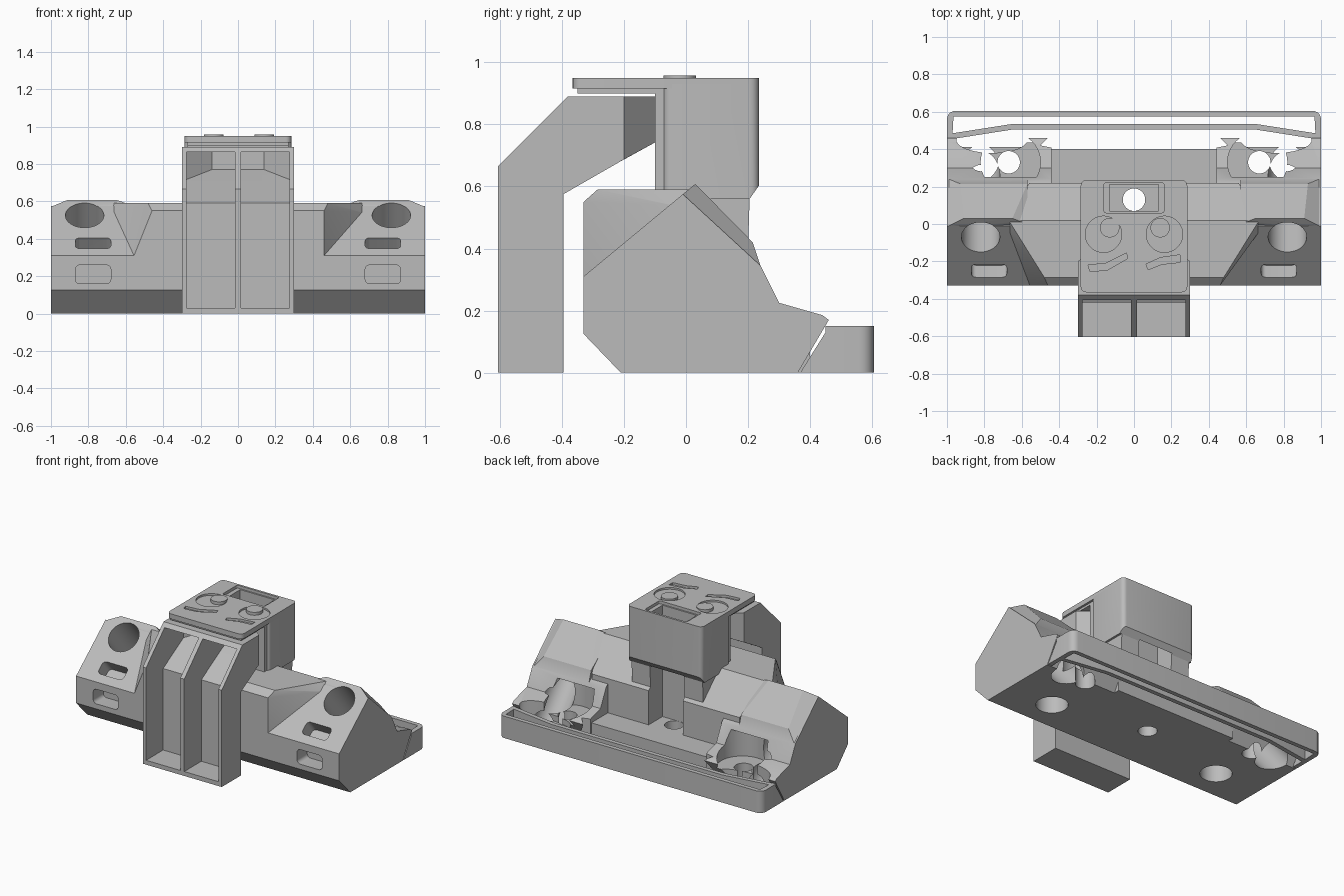
import bpy, bmesh, math
from mathutils import Matrix, Vector

if "Cube" in bpy.data.objects:
    bpy.data.objects.remove(bpy.data.objects["Cube"], do_unlink=True)

grey = bpy.data.materials.new("light_grey")
grey.use_nodes = True
grey.diffuse_color = (0.5, 0.5, 0.5, 1)
grey.node_tree.nodes["Principled BSDF"].inputs["Base Color"].default_value = (0.5, 0.5, 0.5, 1)

TILT = math.atan2(0.265, 0.32)   # slope of the end housings' front faces


def finish(name, bm):
    bmesh.ops.recalc_face_normals(bm, faces=bm.faces)
    mesh = bpy.data.meshes.new(name)
    bm.to_mesh(mesh)
    bm.free()
    mesh.materials.append(grey)
    obj = bpy.data.objects.new(name, mesh)
    bpy.context.collection.objects.link(obj)
    return obj


def prism(name, outline, lo, hi, axis="X"):
    """Extrude a closed outline along one axis."""
    place = {"X": lambda u, v, w: (w, u, v),
             "Y": lambda u, v, w: (u, w, v),
             "Z": lambda u, v, w: (u, v, w)}[axis]
    bm = bmesh.new()
    rings = [[bm.verts.new(place(u, v, w)) for u, v in outline] for w in (lo, hi)]
    bm.faces.new(rings[0])
    bm.faces.new(rings[1][::-1])
    n = len(outline)
    for i in range(n):
        j = (i + 1) % n
        bm.faces.new((rings[0][i], rings[0][j], rings[1][j], rings[1][i]))
    return finish(name, bm)


def hull(name, points):
    bm = bmesh.new()
    for p in points:
        bm.verts.new(p)
    res = bmesh.ops.convex_hull(bm, input=bm.verts)
    junk = {e for e in res["geom_interior"] + res["geom_unused"] if isinstance(e, bmesh.types.BMVert)}
    bmesh.ops.delete(bm, geom=list(junk), context="VERTS")
    bmesh.ops.dissolve_limit(bm, angle_limit=0.01, verts=bm.verts, edges=bm.edges)
    return finish(name, bm)


def ellipse(cx, cy, rx, ry=None, n=40):
    ry = ry or rx
    return [(cx + rx * math.cos(2 * math.pi * i / n), cy + ry * math.sin(2 * math.pi * i / n))
            for i in range(n)]


def rounded(x0, x1, y0, y1, r):
    pts = []
    for k, (cx, cy) in enumerate([(x1 - r, y1 - r), (x0 + r, y1 - r), (x0 + r, y0 + r), (x1 - r, y0 + r)]):
        for i in range(6):
            a = math.radians(90 * k + 18 * i)
            pts.append((cx + r * math.cos(a), cy + r * math.sin(a)))
    return pts


def tilted(obj, location):
    obj.data.transform(Matrix.Translation(Vector(location)) @ Matrix.Rotation(TILT, 4, "X"))
    return obj


def combine(target, tools, operation="DIFFERENCE"):
    for tool in tools:
        tool.hide_render = True
        mod = target.modifiers.new("combine", "BOOLEAN")
        mod.operation, mod.solver, mod.object = operation, "EXACT", tool
        bpy.context.view_layer.update()
        graph = bpy.context.evaluated_depsgraph_get()
        result = bpy.data.meshes.new_from_object(target.evaluated_get(graph))
        target.modifiers.clear()
        target.data = result
        bpy.data.objects.remove(tool, do_unlink=True)


def mirrored(points, s):
    return [(s * x, y, z) for x, y, z in points]


def span(s, a, b):
    return sorted((s * a, s * b))


# Base body: middle block with a low rear floor
body = prism("base_body", [(-.33, .125), (-.21, 0), (.4, 0), (.4, .165), (.22, .165), (.22, .4),
                           (.02, .59), (-.285, .59), (-.33, .55)], -.46, .46)
pieces, cuts = [], []
for s in (-1, 1):
    # End housing with sloped front and a rear shelf
    pieces.append(prism("end_housing", [(-.33, .125), (-.21, 0), (.36, 0), (.46, .17), (.44, .185),
                                        (.3, .225), (.24, .345), (-.01, .575), (-.33, .31)],
                        *span(s, .44, 1)))
    # Raised ridge on the end housing
    pieces.append(hull("end_ridge", mirrored([
        (.99, -.01, .575), (.99, .24, .345), (.91, .03, .608), (.93, .215, .42), (.65, .03, .608),
        (.57, .215, .42), (.57, 0, .58), (.57, .24, .345), (.57, -.1, .4), (.99, -.1, .4)], s)))
    # Wedge joining the middle block to the end housing
    low = .46 if s > 0 else .56
    pieces.append(hull("side_wedge", mirrored([
        (.43, -.33, .3), (low, -.33, .3), (.46, -.33, .55), (.48, -.285, .59), (.43, -.33, .55),
        (.43, -.285, .59), (.67, .02, .59), (.67, -.04, .54), (.43, .02, .59), (.43, .22, .4),
        (.56, .22, .4), (.56, .22, .12), (.43, .22, .12)], s)))
    # Holes, slots and rear bowls of the end housing
    cuts += [
        tilted(prism("bore", ellipse(0, 0, .103), -.9, .3, "Z"), (s * .82, -.07, .525)),
        tilted(prism("upper_slot", rounded(-.095, .095, -.045, .045, .025), -.1, .1, "Z"),
               (s * .775, -.25, .376)),
        prism("lower_slot", rounded(*span(s, .68, .87), .16, .26, .025), -.4, -.22, "Y"),
        prism("bowl", ellipse(s * .66, .33, .16), .13, .32, "Z"),
        prism("rear_pocket", ellipse(s * .76, .45, .19, .07), .09, .4, "Z"),
        prism("screw_hole", ellipse(s * .67, .33, .06), -.1, .3, "Z"),
        prism("foot_hole", ellipse(s * .66, 0, .1), -.1, .12, "Z"),
    ]
    # Rear of the floor under the middle of the body edge
    cuts.append(prism("rear_notch", [(s * .4, .4), (s * .5, .42), (s * .4, .52)], -.1, .3, "Z"))
cuts.append(prism("rear_channel", [(-.13, .07), (.13, .07), (.13, .3), (-.13, .3)], .165, .8, "Z"))
cuts.append(prism("centre_hole", ellipse(0, .13, .06), -.1, .3, "Z"))
combine(body, pieces, "UNION")
combine(body, cuts)

# Tower head, rounded at its vertical edges
tower = prism("tower", rounded(-.285, .285, -.075, .235, .03), .56, .93, "Z")
combine(tower, [prism("underside", [(.205, .55), (.205, .56), (.24, .61), (.3, .61), (.3, .55)], -.4, .4)])
stem = prism("tower_stem", [(-.1, .57), (.0, .57), (.2, .41), (.205, .56), (.205, .6), (-.07, .6),
                            (-.07, .9), (-.1, .9)], -.27, .27)
for part in (tower, stem):
    combine(part, [prism("window", [(-.13, .07), (.13, .07), (.13, .21), (-.13, .21)], .3, 1, "Z")])
combine(stem, [prism("opening", [(-.13, .19), (.13, .19), (.13, .3), (-.13, .3)], .3, .58, "Z")])

# Top plate with window, round recesses and curved grooves
plate = prism("top_plate", rounded(-.285, .285, -.365, .235, .03), .915, .95, "Z")
lip = prism("plate_lip", [(-.27, -.35), (.27, -.35), (.27, -.07), (-.27, -.07)], .9, .916, "Z")
grooves = [prism("window", rounded(-.16, .16, .06, .22, .01), .8, 1, "Z")]
for s in (-1, 1):
    grooves.append(prism("recess", ellipse(s * .163, -.055, .097), .938, 1, "Z"))
grooves.append(prism("groove_right", [(-.245, -.22), (-.15, -.21), (-.04, -.155), (-.035, -.185),
                                      (-.14, -.245), (-.235, -.255)], .935, 1, "Z"))
grooves.append(prism("groove_left", [(.065, -.215), (.14, -.18), (.245, -.165), (.245, -.205),
                                     (.15, -.215), (.075, -.245)], .935, 1, "Z"))
combine(plate, grooves)
# Ledge inside the plate window, and the raised discs
ledge = prism("window_ledge", [(-.165, .055), (.165, .055), (.165, .225), (-.165, .225)], .9, .918, "Z")
combine(ledge, [prism("window", [(-.13, .07), (.13, .07), (.13, .21), (-.13, .21)], .8, 1, "Z")])
discs = [prism("raised_disc", ellipse(x, -.02, .052), .93, .958, "Z") for x in (-.13, .14)]

# Front support: a bent leg hollowed by two tall channels
leg = prism("front_leg", [(-.605, 0), (-.395, 0), (-.395, .575), (-.2, .687), (-.2, .89),
                          (-.38, .89), (-.605, .665)], -.3, .3)
arm = hull("leg_arm", [(s * x, y, z) for s in (-1, 1) for x, y, z in
                       [(.3, -.21, .681), (.3, -.21, .89), (.3, -.2, .687), (.3, -.2, .89),
                        (.14, -.07, .758), (.14, -.07, .89)]])
combine(leg, [arm], "UNION")
channels = []
for s in (-1, 1):
    channels.append(prism("channel", [(-.7, .03), (-.42, .03), (-.42, .59), (-.2, .717), (-.2, .865),
                                      (-.7, .865)], *span(s, .015, .275)))
    channels.append(hull("channel_end", mirrored([(x, y, z) for x, y, b in
                         [(.015, -.22, .705), (.275, -.22, .705), (.275, -.2, .717),
                          (.015, -.1, .77), (.14, -.1, .77)] for z in (b, .865)], s)))
combine(leg, channels)

# Rear tray: thin rim around a long open slot
rim = [(-1, .45), (-.65, .505), (.65, .505), (1, .45)]
for i in range(6):
    a = math.radians(18 * i)
    rim.append((.955 + .045 * math.cos(a), .56 + .045 * math.sin(a)))
rim += [(-x, y) for x, y in reversed(rim[4:])]
tray = prism("rear_tray", rim, 0, .15, "Z")
combine(tray, [prism("tray_slot", [(-.97, .485), (-.65, .535), (.65, .535), (.97, .485),
                                   (.965, .575), (-.965, .575)], -.1, .3, "Z")])
for s in (-1, 1):
    prism("tray_cheek", [(.368, 0), (.462, .15), (.5, .15), (.5, 0)], *span(s, .97, 1))

# Smooth the round surfaces, keep the hard edges
bpy.ops.object.select_all(action="DESELECT")
for obj in [body, tower, plate, tray, leg] + discs:
    obj.select_set(True)
bpy.context.view_layer.objects.active = body
bpy.ops.object.shade_smooth_by_angle(angle=math.radians(25))
